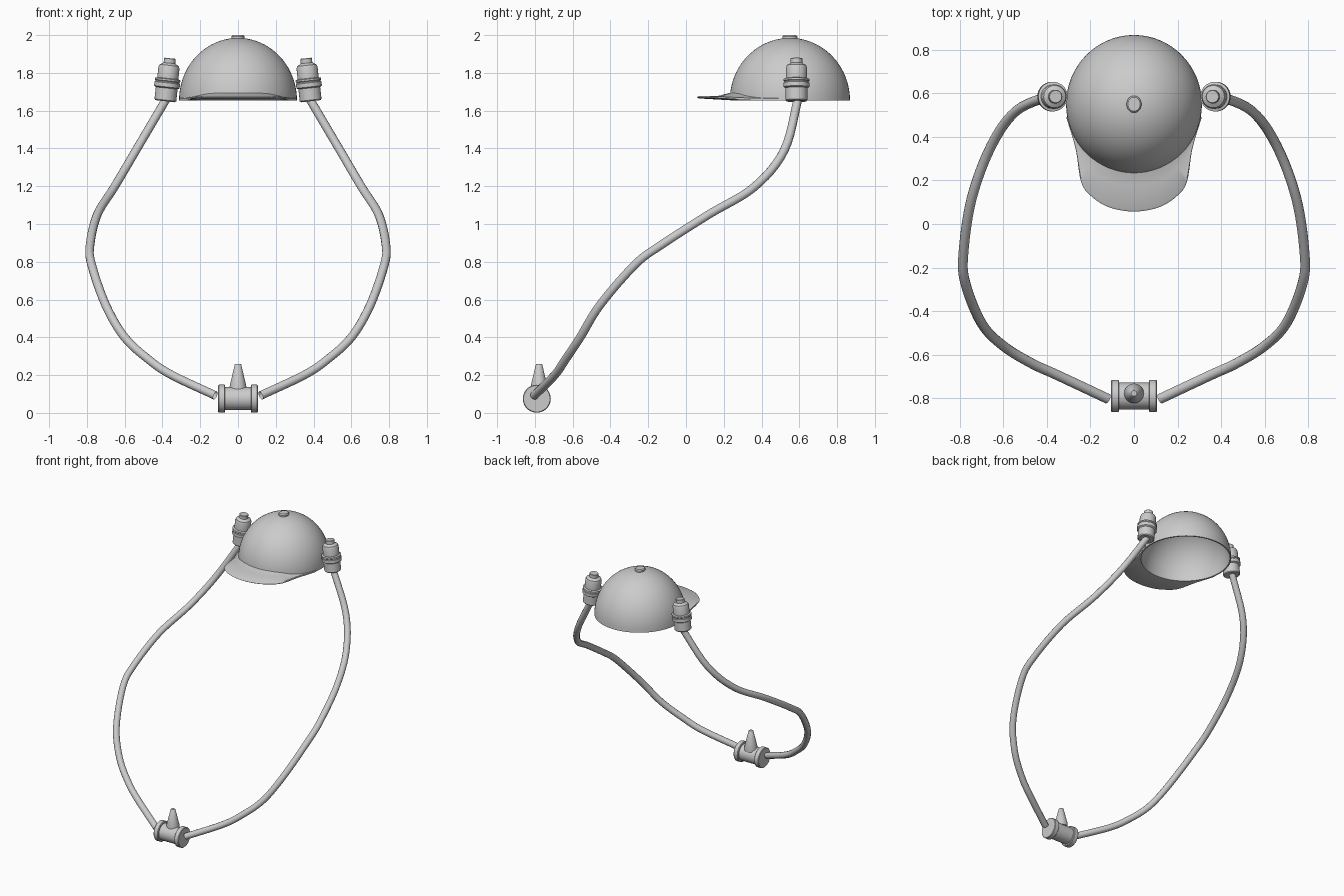
import bpy, bmesh, math
from mathutils import Vector

if "Cube" in bpy.data.objects:
    bpy.data.objects.remove(bpy.data.objects["Cube"], do_unlink=True)

grey = bpy.data.materials.new("plain grey")
grey.use_nodes = True
colour = (0.6, 0.6, 0.6, 1)
grey.diffuse_color = colour
grey.node_tree.nodes["Principled BSDF"].inputs["Base Color"].default_value = colour


def finish(name, bm, angle=35):
    bmesh.ops.recalc_face_normals(bm, faces=bm.faces)
    mesh = bpy.data.meshes.new(name)
    bm.to_mesh(mesh)
    bm.free()
    mesh.materials.append(grey)
    ob = bpy.data.objects.new(name, mesh)
    bpy.context.collection.objects.link(ob)
    bpy.ops.object.select_all(action='DESELECT')
    ob.select_set(True)
    bpy.context.view_layer.objects.active = ob
    bpy.ops.object.shade_smooth_by_angle(angle=math.radians(angle))
    return ob


def lathe(name, profile, location, rotation=(0, 0, 0), scale=(1, 1, 1), segments=40):
    """Spin a (radius, height) profile round its own z axis."""
    bm = bmesh.new()
    verts = [bm.verts.new((r, 0, z)) for r, z in profile]
    edges = [bm.edges.new(pair) for pair in zip(verts, verts[1:])]
    bmesh.ops.spin(bm, geom=verts + edges, cent=(0, 0, 0), axis=(0, 0, 1),
                   angle=math.tau, steps=segments)
    bmesh.ops.remove_doubles(bm, verts=bm.verts, dist=0.0002)
    ob = finish(name, bm)
    ob.location, ob.rotation_euler, ob.scale = location, rotation, scale
    return ob


def smooth_path(points, steps=6):
    """Catmull-Rom path through the points."""
    p = [Vector(q) for q in points]
    p = [2 * p[0] - p[1]] + p + [2 * p[-1] - p[-2]]
    path = []
    for a, b, c, d in zip(p, p[1:], p[2:], p[3:]):
        for i in range(steps):
            t = i / steps
            path.append(0.5 * (2 * b + (c - a) * t + (2 * a - 5 * b + 4 * c - d) * t ** 2
                               + (3 * b - a - 3 * c + d) * t ** 3))
    return path + [p[-2]]


# Hollow cap crown, with an inner wall
RX, RY, CY, RIM, HEIGHT = 0.312, 0.318, 0.55, 1.655, 0.33
arc = [(math.cos(i * math.pi / 40), math.sin(i * math.pi / 40)) for i in range(21)]
arc[-1] = (0, 1)
outer = [(c, s * HEIGHT) for c, s in arc]
inner = [(c * 0.97, s * (HEIGHT - 0.01)) for c, s in arc]
lathe("cap_crown", inner[::-1] + outer, (0, CY, RIM), scale=(RX, RY, 1), segments=64)

# Button on the crown
lathe("cap_button", [(0, 0), (0.034, 0), (0.034, 0.018), (0.028, 0.025), (0, 0.025)],
      (0, CY, 1.975), scale=(1, 1.15, 1))

# Brim: a curved wedge from the crown's rim to a rounded front edge
half = [(0.311, 0.49, 0), (0.268, 0.345, 0), (0.242, 0.19, 0),
        (0.19, 0.122, 0), (0.11, 0.075, 0), (0, 0.057, 0)]
outline = smooth_path(half + [(-x, y, z) for x, y, z in half[-2::-1]], 5)
bm = bmesh.new()
rings = []
for p in outline:
    angle = math.atan2((p.y - CY) / RY, p.x / RX)
    root = Vector((0.985 * RX * math.cos(angle), CY + 0.985 * RY * math.sin(angle), 0))
    reach = min(1, (p - root).length / 0.17)
    lift = 0.012 * reach
    mid = root.lerp(p, 0.35)
    edge = root.lerp(p, 0.95)
    section = [(root, RIM), (edge, RIM + lift - 0.002), (p, RIM + lift + 0.004),
               (edge, RIM + lift + 0.01), (mid, RIM + 0.012 + 0.012 * reach),
               (root, RIM + 0.015 + 0.025 * reach)]
    rings.append([bm.verts.new((q.x, q.y, z)) for q, z in section])
for a, b in zip(rings, rings[1:]):
    for i in range(len(a)):
        j = (i + 1) % len(a)
        bm.faces.new((a[i], a[j], b[j], b[i]))
bm.faces.new(rings[0])
bm.faces.new(rings[-1][::-1])
finish("cap_brim", bm, 50)

# Bottles and drinking tubes, one of each per side
bottle = [(0, 0), (0.052, 0), (0.058, 0.006), (0.058, 0.07), (0.068, 0.076),
          (0.068, 0.098), (0.064, 0.101), (0.064, 0.106), (0.068, 0.109),
          (0.068, 0.118), (0.056, 0.122), (0.056, 0.178), (0.051, 0.191),
          (0.036, 0.2), (0.031, 0.203), (0.031, 0.226), (0.028, 0.229), (0, 0.229)]
tube_path = [(0.375, 0.595, 1.67), (0.54, 0.52, 1.39), (0.655, 0.36, 1.195),
             (0.745, 0.12, 1.05), (0.783, -0.13, 0.89), (0.775, -0.27, 0.785),
             (0.7, -0.456, 0.57), (0.6, -0.56, 0.4), (0.47, -0.64, 0.28),
             (0.35, -0.695, 0.2), (0.12, -0.803, 0.092)]
for side, s in (("left", 1), ("right", -1)):
    lathe(side + "_bottle", bottle, (s * 0.385, 0.585, 1.65), (0, -s * 0.11, 0))

    curve = bpy.data.curves.new(side + "_tube", 'CURVE')
    curve.dimensions = '3D'
    curve.bevel_depth = 0.023
    curve.bevel_resolution = 4
    path = smooth_path(tube_path)
    spline = curve.splines.new('POLY')
    spline.points.add(len(path) - 1)
    for point, q in zip(spline.points, path):
        point.co = (s * q.x, q.y, q.z, 1)
    curve.materials.append(grey)
    bpy.context.collection.objects.link(bpy.data.objects.new(side + "_tube", curve))

# Valve: a spool lying along x with a tapered spout on top
spool = [(0, -0.105), (0.07, -0.105), (0.074, -0.101), (0.074, -0.072),
         (0.07, -0.068), (0.061, -0.068)]
lathe("valve_body", spool + [(r, -z) for r, z in spool[::-1]],
      (0, -0.79, 0.075), (0, math.pi / 2, 0))
lathe("valve_spout", [(0, 0), (0.045, 0), (0.045, 0.025), (0.017, 0.143),
                      (0.013, 0.147), (0, 0.147)], (0, -0.778, 0.113))
